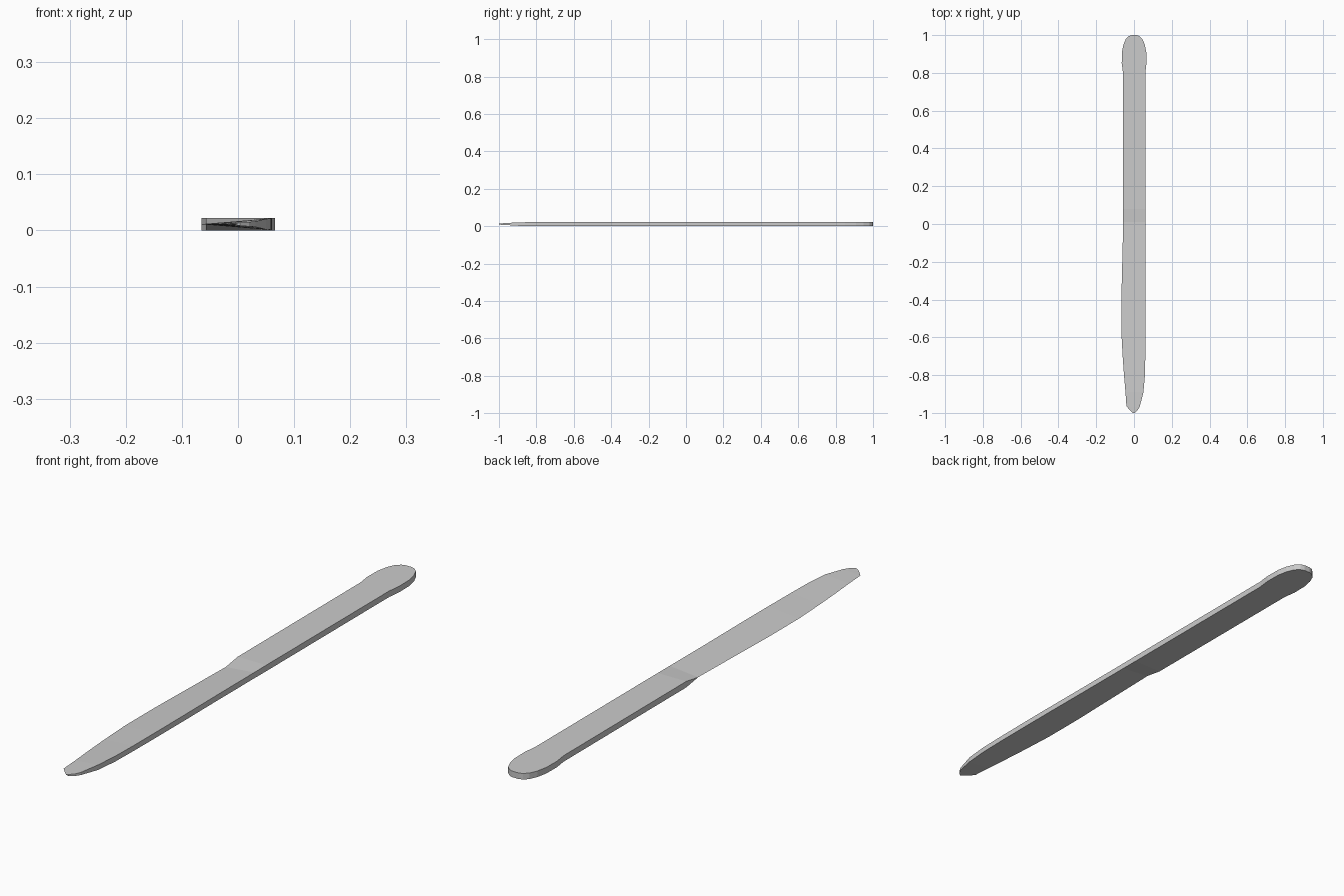
import bpy, bmesh

if "Cube" in bpy.data.objects:
    bpy.data.objects.remove(bpy.data.objects["Cube"])

MID = 0.0112   # height of the mid plane
FULL = 0.0112  # half thickness of the handle


def loft(name, stations):
    """Skin four-sided cross-sections: y, left x, right x, left and right half thickness."""
    bm = bmesh.new()
    rings = []
    for y, xl, xr, hl, hr in stations:
        rings.append([bm.verts.new(p) for p in (
            (xl, y, MID - hl), (xr, y, MID - hr),
            (xr, y, MID + hr), (xl, y, MID + hl))])
    for a, b in zip(rings, rings[1:]):
        for i in range(4):
            j = (i + 1) % 4
            bm.faces.new((a[i], a[j], b[j], b[i]))
    bm.faces.new(rings[0])
    bm.faces.new(rings[-1])
    bmesh.ops.remove_doubles(bm, verts=bm.verts, dist=0.00001)
    bmesh.ops.recalc_face_normals(bm, faces=bm.faces)
    me = bpy.data.meshes.new(name)
    bm.to_mesh(me)
    bm.free()
    ob = bpy.data.objects.new(name, me)
    bpy.context.collection.objects.link(ob)
    return ob


# Blade: sharp left edge, thick right spine, thin tip
blade = [
    (-1.00, -0.006, 0.004, 0.0, 0.003),
    (-0.985, -0.022, 0.020, 0.0, 0.004),
    (-0.965, -0.040, 0.031, 0.0, 0.005),
    (-0.89, -0.045, 0.050, 0.0, 0.0095),
    (-0.80, -0.053, 0.058, 0.0, 0.0100),
    (-0.70, -0.060, 0.060, 0.0, 0.0100),
    (-0.57, -0.067, 0.061, 0.0, 0.0102),
    (-0.40, -0.067, 0.061, 0.0, 0.0105),
    (-0.20, -0.062, 0.060, 0.0, 0.0105),
    (0.01, -0.057, 0.060, 0.0, 0.0108),
]

# Handle: flat bar that starts from the blade wedge and ends rounded
handle = [
    (0.08, -0.057, 0.060, FULL, FULL),
    (0.80, -0.058, 0.060, FULL, FULL),
]
for y, w in ((0.85, 0.065), (0.91, 0.064), (0.95, 0.056),
             (0.98, 0.043), (0.995, 0.027), (1.0, 0.012)):
    handle.append((y, -w, w + 0.001, FULL, FULL))

loft("table_knife", blade + handle)
